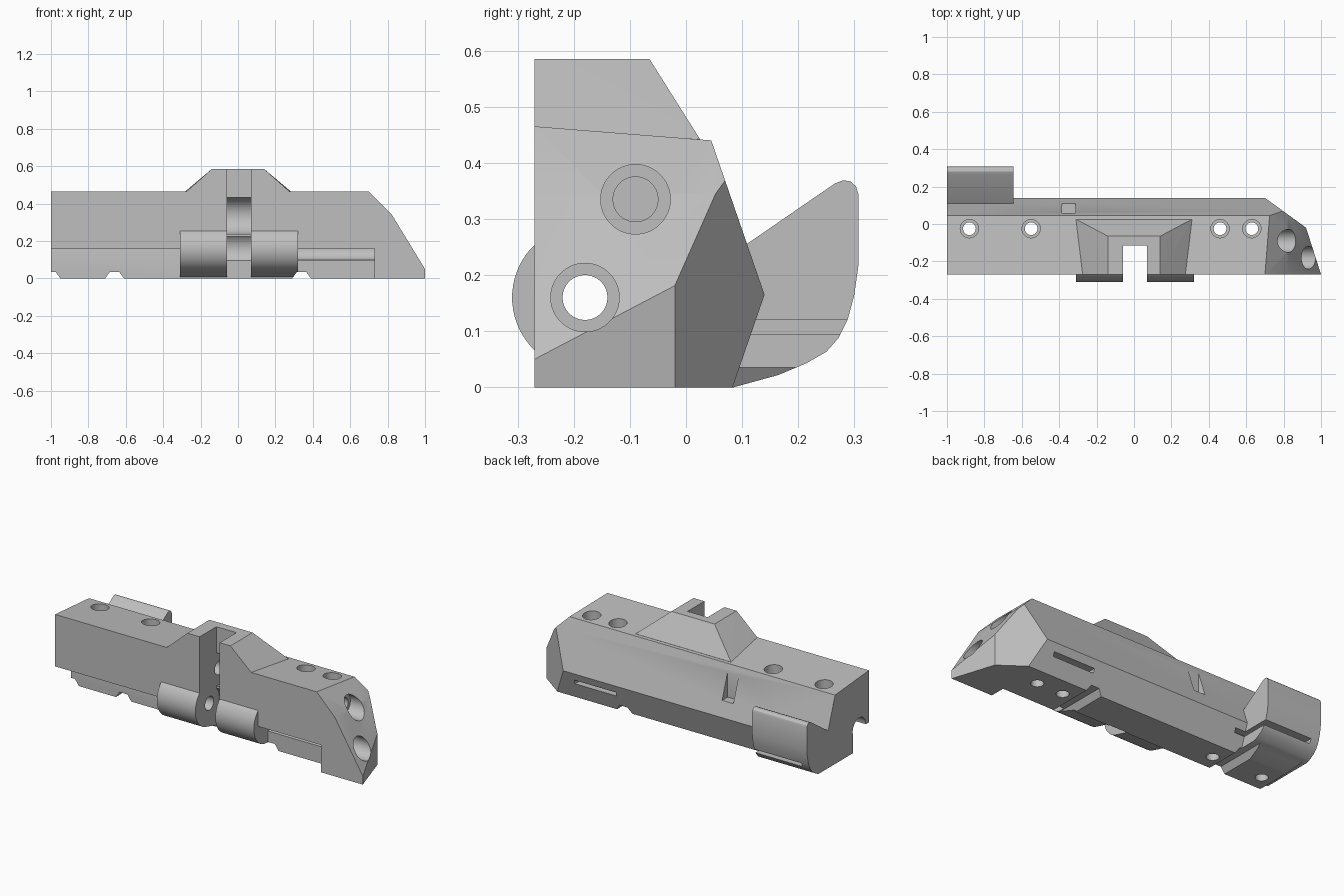
import bpy, bmesh, math
from mathutils import Vector

if "Cube" in bpy.data.objects:
    bpy.data.objects.remove(bpy.data.objects["Cube"], do_unlink=True)

grey = bpy.data.materials.new("plain_grey")
grey.use_nodes = True
COLOUR = (0.52, 0.52, 0.52, 1)
grey.diffuse_color = COLOUR
grey.node_tree.nodes["Principled BSDF"].inputs["Base Color"].default_value = COLOUR


def make(name, bm):
    bmesh.ops.recalc_face_normals(bm, faces=bm.faces[:])
    mesh = bpy.data.meshes.new(name)
    bm.to_mesh(mesh)
    bm.free()
    mesh.materials.append(grey)
    ob = bpy.data.objects.new(name, mesh)
    bpy.context.collection.objects.link(ob)
    return ob


def prism_bm(points, axis, a, b):
    """Extrude a profile along x (points are y, z) or along y (points are x, z)."""
    bm = bmesh.new()
    place = (lambda p: (a, p[0], p[1])) if axis == 'x' else (lambda p: (p[0], a, p[1]))
    face = bm.faces.new([bm.verts.new(place(p)) for p in points])
    moved = bmesh.ops.extrude_face_region(bm, geom=[face])["geom"]
    step = Vector((b - a, 0, 0)) if axis == 'x' else Vector((0, b - a, 0))
    bmesh.ops.translate(bm, vec=step, verts=[g for g in moved if isinstance(g, bmesh.types.BMVert)])
    return bm


def prism(name, points, axis, a, b):
    return make(name, prism_bm(points, axis, a, b))


def box(name, x0, x1, y0, y1, z0, z1):
    return prism(name, [(y0, z0), (y1, z0), (y1, z1), (y0, z1)], 'x', x0, x1)


def circle(u, v, r, n=56):
    return [(u + r * math.cos(math.tau * (i + .5) / n),
             v + r * math.sin(math.tau * (i + .5) / n)) for i in range(n)]


def bore(centre, r, x0, x1):
    return prism("bore", circle(*centre, r), 'x', x0, x1)


def shaft(x, y, r, z0, z1):
    bm = bmesh.new()
    bmesh.ops.create_cone(bm, cap_ends=True, segments=40, radius1=r, radius2=r, depth=z1 - z0)
    bmesh.ops.translate(bm, vec=(x, y, (z0 + z1) / 2), verts=bm.verts)
    return make("shaft", bm)


def hull(name, points):
    bm = bmesh.new()
    for p in points:
        bm.verts.new(p)
    bmesh.ops.convex_hull(bm, input=bm.verts[:])
    bmesh.ops.dissolve_limit(bm, angle_limit=.01, verts=bm.verts[:], edges=bm.edges[:])
    return make(name, bm)


# Main block, with its far end trimmed by planes
bm = prism_bm([(-.27, 0), (.083, 0), (.14, .165), (.045, .44), (-.27, .465)], 'x', -1, 1.05)
for point, normal in [((1, -.27, 0), (.25, .08, 0)), ((1, 0, .05), (.295, 0, .18)),
                      ((.7, 0, .465), (1, 0, 1)), ((.7, .14, 0), (.16, .22, 0))]:
    cut = bmesh.ops.bisect_plane(bm, geom=bm.verts[:] + bm.edges[:] + bm.faces[:],
                                 plane_co=point, plane_no=Vector(normal).normalized(), clear_outer=True)
    rim = [g for g in cut["geom_cut"] if isinstance(g, bmesh.types.BMEdge)]
    bmesh.ops.contextual_create(bm, geom=rim)
body = make("main_body", bm)


def combine(tool, operation):
    mod = body.modifiers.new(operation, 'BOOLEAN')
    mod.operation = operation
    mod.solver = 'EXACT'
    mod.object = tool
    bpy.context.view_layer.objects.active = body
    bpy.ops.object.modifier_apply(modifier=mod.name)
    bpy.data.objects.remove(tool, do_unlink=True)


def cut(tool):
    combine(tool, 'DIFFERENCE')


def add(tool):
    combine(tool, 'UNION')


HINGE = (-.18, .16)
PIVOT = (-.09, .335)

# Lower front recesses
cut(box("long_recess", -1.1, .32, -.4, -.12, -.1, .16))
cut(box("short_recess", .3, .73, -.4, -.18, -.1, .16))

# Hinge knuckles, tapering down to the underside
ring = circle(*HINGE, .13) + [(-.09, 0), (-.09, .2)]
add(hull("hinge_knuckle", [(x, y, z) for x in (-.31, .32) for y, z in ring]))

# Raised hump on top
add(hull("top_hump", [(s * x, y, z) for s in (-1, 1) for x, y, z in
                      [(.28, -.27, .46), (.31, .025, .442), (.14, -.27, .585), (.14, -.065, .585),
                       (.28, -.27, .4), (.28, 0, .4)]]))

# Rounded rear grip
add(prism("rear_grip", [(.0, .0), (.085, 0), (.165, .022), (.215, .043), (.25, .063), (.272, .088),
                        (.288, .12), (.3, .165), (.307, .215), (.307, .345), (.303, .358),
                        (.293, .367), (.28, .369), (.265, .363), (.105, .253), (0, .25)],
          'x', -1, -.645))

# Centre slot with its rounded clearances
cut(box("centre_slot", -.06, .07, -.5, -.115, -.1, 1))
cut(bore(PIVOT, .1, -.06, .07))
cut(bore(HINGE, .092, -.06, .07))

# Lengthwise bores
for centre, r, x0, x1 in [(HINGE, .04, -1.1, 1.1), (HINGE, .061, .32, 1.1), (HINGE, .061, -1.1, -.31),
                          (PIVOT, .04, -.3, 1.1), (PIVOT, .062, .75, 1.1)]:
    cut(bore(centre, r, x0, x1))

# Vertical stepped screw holes
for x in (-.88, -.55, .46, .63):
    cut(shaft(x, -.025, .034, -.1, .6))
    cut(shaft(x, -.025, .049, .1, .6))

# Notches across the underside
for x in (-1, -.66, .34):
    cut(prism("notch", [(x - .05, -.02), (x - .05, 0), (x - .025, .035), (x + .025, .035),
                        (x + .05, 0), (x + .05, -.02)], 'y', -.5, .5))

# Rear window and thin rear slots
cut(box("window", -.385, -.312, .06, .3, .25, .43))
cut(box("grip_slot", -.95, -.58, .085, .4, .095, .12))
cut(box("body_slot", .37, .64, .07, .4, .095, .12))

# Smooth curved surfaces only
bpy.ops.object.select_all(action='DESELECT')
body.select_set(True)
bpy.context.view_layer.objects.active = body
bpy.ops.object.shade_smooth_by_angle(angle=math.radians(25))
